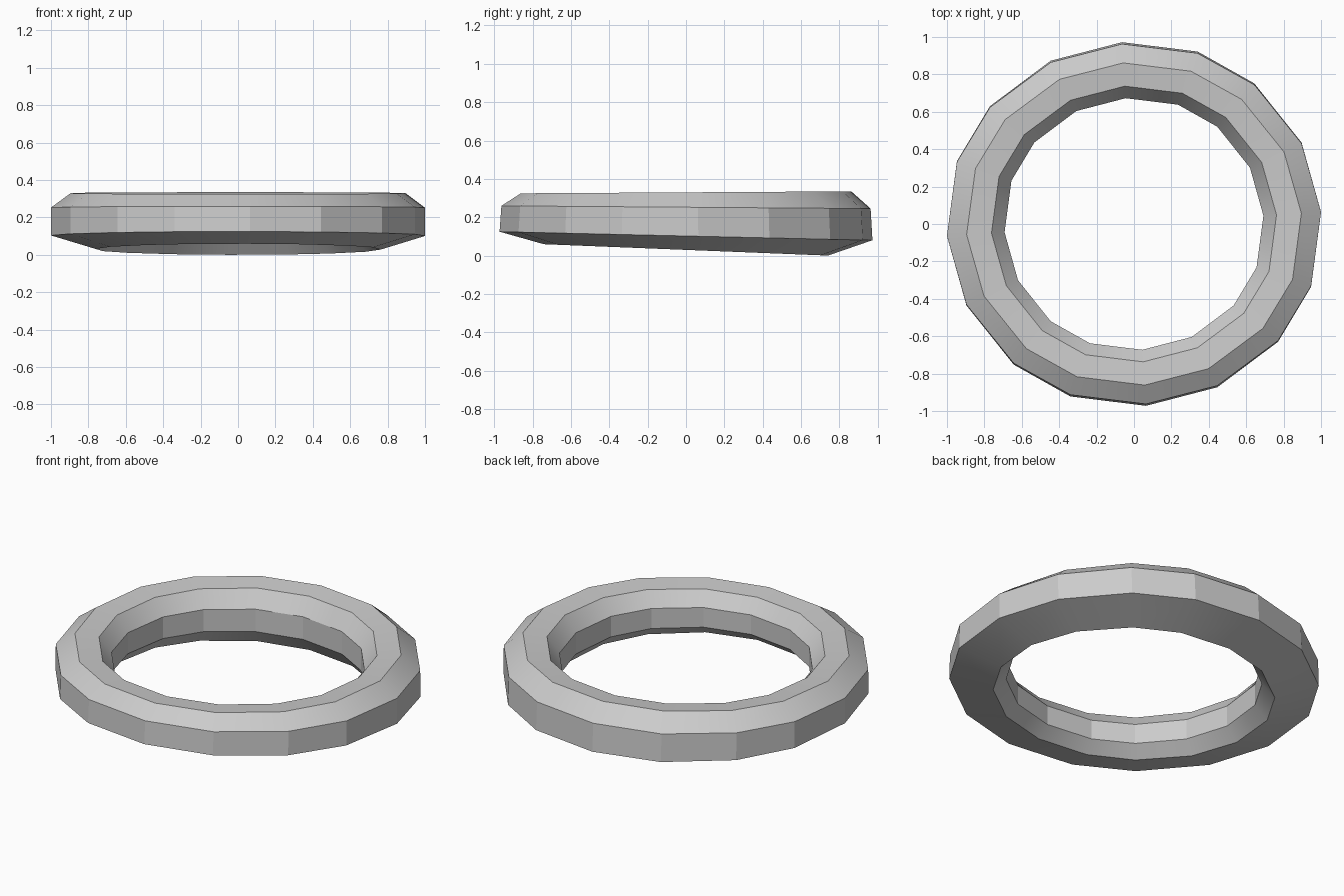
import bpy, bmesh, math

if "Cube" in bpy.data.objects:
    bpy.data.objects.remove(bpy.data.objects["Cube"])

# Half of the sixteen-sided outline; the other half is its point mirror
half = [(1.0, 0.064), (0.896, 0.435), (0.643, 0.752), (0.34, 0.922),
        (-0.064, 0.972), (-0.445, 0.873), (-0.77, 0.63), (-0.947, 0.335)]
outline = half + [(-x, -y) for x, y in half]

# Chamfered cross-section: (radius, y stretch, height, tilt of height along y)
section = [(1.0, 1.0, 0.1025, -0.023),
           (1.0, 0.99, 0.2525, -0.0075),
           (0.895, 0.99, 0.33, 0.006),
           (0.762, 0.995, 0.318, 0.004),
           (0.692, 1.0, 0.23, -0.008),
           (0.692, 1.0, 0.105, -0.022),
           (0.762, 1.0, 0.03, -0.04)]

# Sweep the section around the outline
bm = bmesh.new()
rings = []
for r, sy, z, tilt in section:
    rings.append([bm.verts.new((x * r, y * r * sy, z + tilt * y * r * sy))
                  for x, y in outline])
n, m = len(outline), len(section)
for j in range(m):
    a, b = rings[j], rings[(j + 1) % m]
    for i in range(n):
        k = (i + 1) % n
        bm.faces.new((a[i], a[k], b[k], b[i]))
bmesh.ops.recalc_face_normals(bm, faces=bm.faces[:])

mesh = bpy.data.meshes.new("ring_band")
bm.to_mesh(mesh)
bm.free()
ring = bpy.data.objects.new("ring_band", mesh)
bpy.context.collection.objects.link(ring)

# Faceted walls, softly shaded slopes
bpy.context.view_layer.objects.active = ring
ring.select_set(True)
bpy.ops.object.shade_smooth_by_angle(angle=math.radians(19))
